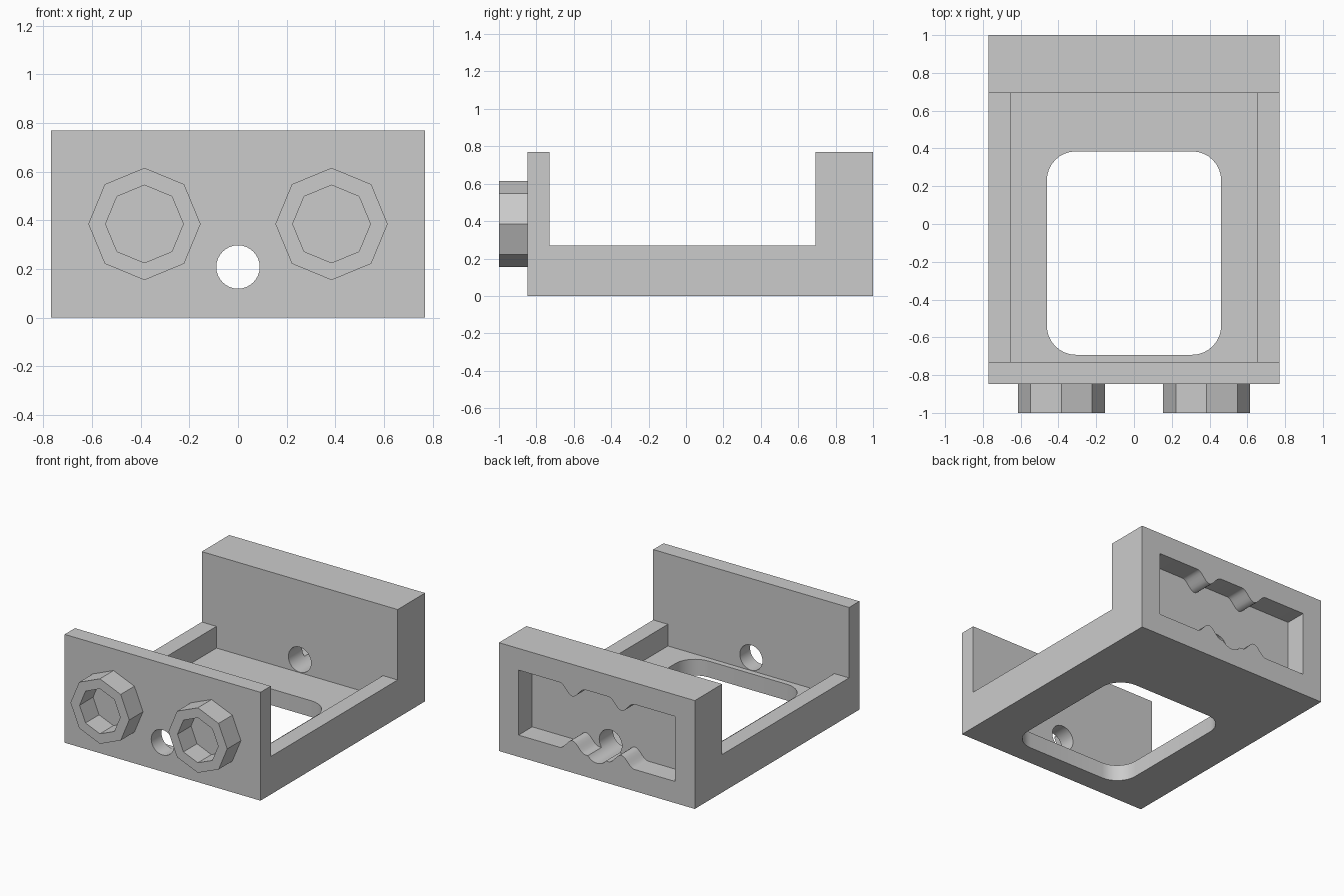
import bpy, bmesh
from math import sin, cos, pi, radians
from mathutils import Vector

cube = bpy.data.objects.get("Cube")
if cube:
    bpy.data.objects.remove(cube, do_unlink=True)

U = 1 / 13                      # design module
W, H = 10 * U, 10 * U           # half width, height
FRONT, BACK = -11 * U, 1.0      # outer wall faces
IN_FRONT, IN_BACK = -9.5 * U, 9 * U

grey = bpy.data.materials.new("light grey")
grey.use_nodes = True
grey.diffuse_color = (0.6, 0.6, 0.6, 1)
grey.node_tree.nodes["Principled BSDF"].inputs["Base Color"].default_value = (0.6, 0.6, 0.6, 1)


def finish(name, bm):
    bmesh.ops.recalc_face_normals(bm, faces=bm.faces)
    mesh = bpy.data.meshes.new(name)
    bm.to_mesh(mesh)
    bm.free()
    mesh.materials.append(grey)
    obj = bpy.data.objects.new(name, mesh)
    bpy.context.collection.objects.link(obj)
    return obj


def prism(points, axis, lo, hi):
    """Extrude a 2D outline along y (outline in x, z) or z (outline in x, y)."""
    bm = bmesh.new()
    place = (lambda a, b: (a, lo, b)) if axis == "y" else (lambda a, b: (a, b, lo))
    face = bm.faces.new([bm.verts.new(place(a, b)) for a, b in points])
    top = bmesh.ops.extrude_face_region(bm, geom=[face])["geom"]
    shift = Vector((0, hi - lo, 0) if axis == "y" else (0, 0, hi - lo))
    bmesh.ops.translate(bm, vec=shift, verts=[v for v in top if isinstance(v, bmesh.types.BMVert)])
    return bm


def ring(cx, cy, r, n):
    return [(cx + r * cos(2 * pi * i / n), cy + r * sin(2 * pi * i / n)) for i in range(n)]


def rounded_rect(x0, y0, x1, y1, r, n=8):
    corners = [(x1 - r, y1 - r), (x0 + r, y1 - r), (x0 + r, y0 + r), (x1 - r, y0 + r)]
    return [(cx + r * cos(pi / 2 * (q + i / n)), cy + r * sin(pi / 2 * (q + i / n)))
            for q, (cx, cy) in enumerate(corners) for i in range(n + 1)]


def bumped_edge(n=14):
    """Lower pocket edge, left to right, with two soft bumps."""
    half, rise = 1.3 * U, 0.95 * U
    pts = [(-8 * U, 2 * U)]
    for cx in (-2.5 * U, 2.5 * U):
        for i in range(n + 1):
            t = 2 * i / n - 1
            pts.append((cx + t * half, 2 * U + rise * (1 + cos(pi * t)) / 2))
    return pts + [(8 * U, 2 * U)]


# Solid block for the bracket
block = [(-W, 0), (W, 0), (W, H), (-W, H)]
body = finish("bracket_body", prism(block, "y", FRONT, BACK))

# Tray: open sides above low rails, sunken floor between them
rail, floor, rail_x = 3.5 * U, 1.5 * U, 8.5 * U
tray = [(-rail_x, floor), (rail_x, floor), (rail_x, rail), (1, rail),
        (1, 1), (-1, 1), (-1, rail), (-rail_x, rail)]
# Rear pocket: bumps on both the lower and upper edges
lower = bumped_edge()
pocket = lower + [(x, H - z) for x, z in reversed(lower)]

cutters = [
    finish("tray_cutter", prism(tray, "y", IN_FRONT, IN_BACK)),
    finish("window_cutter", prism(rounded_rect(-6 * U, -9 * U, 6 * U, 5 * U, 2 * U), "z", -0.2, 0.2)),
    finish("pocket_cutter", prism(pocket, "y", BACK - 2 * U, BACK + 0.2)),
    finish("hole_cutter", prism(ring(0, 2.7 * U, 1.16 * U, 32), "y", -1.5, 1.5)),
]
for cutter in cutters:
    mod = body.modifiers.new(cutter.name, "BOOLEAN")
    mod.operation, mod.solver, mod.object = "DIFFERENCE", "EXACT", cutter
    cutter.hide_render = True

# Bake the cuts and drop the cutters
depsgraph = bpy.context.evaluated_depsgraph_get()
cut_mesh = bpy.data.meshes.new_from_object(body.evaluated_get(depsgraph))
body.modifiers.clear()
body.data = cut_mesh
for cutter in cutters:
    bpy.data.objects.remove(cutter, do_unlink=True)

bpy.ops.object.select_all(action="DESELECT")
body.select_set(True)
bpy.context.view_layer.objects.active = body
bpy.ops.object.shade_smooth_by_angle(angle=radians(28))

# Two octagonal studs with hollow centres
for name, x in (("left_stud", 5 * U), ("right_stud", -5 * U)):
    bm = prism(ring(x, 5 * U, 3 * U, 8), "y", -1, FRONT + 0.01)
    bmesh.ops.recalc_face_normals(bm, faces=bm.faces)
    bm.normal_update()
    cap = min(bm.faces, key=lambda f: f.calc_center_median().y)
    bmesh.ops.inset_region(bm, faces=[cap], thickness=U * cos(pi / 8))
    # Sink the cap: a straight walled recess
    sunk = bmesh.ops.extrude_face_region(bm, geom=[cap])["geom"]
    bmesh.ops.translate(bm, vec=(0, 2 * U - 0.002, 0),
                        verts=[v for v in sunk if isinstance(v, bmesh.types.BMVert)])
    if cap.is_valid:
        bmesh.ops.delete(bm, geom=[cap], context="FACES_ONLY")
    finish(name, bm)
